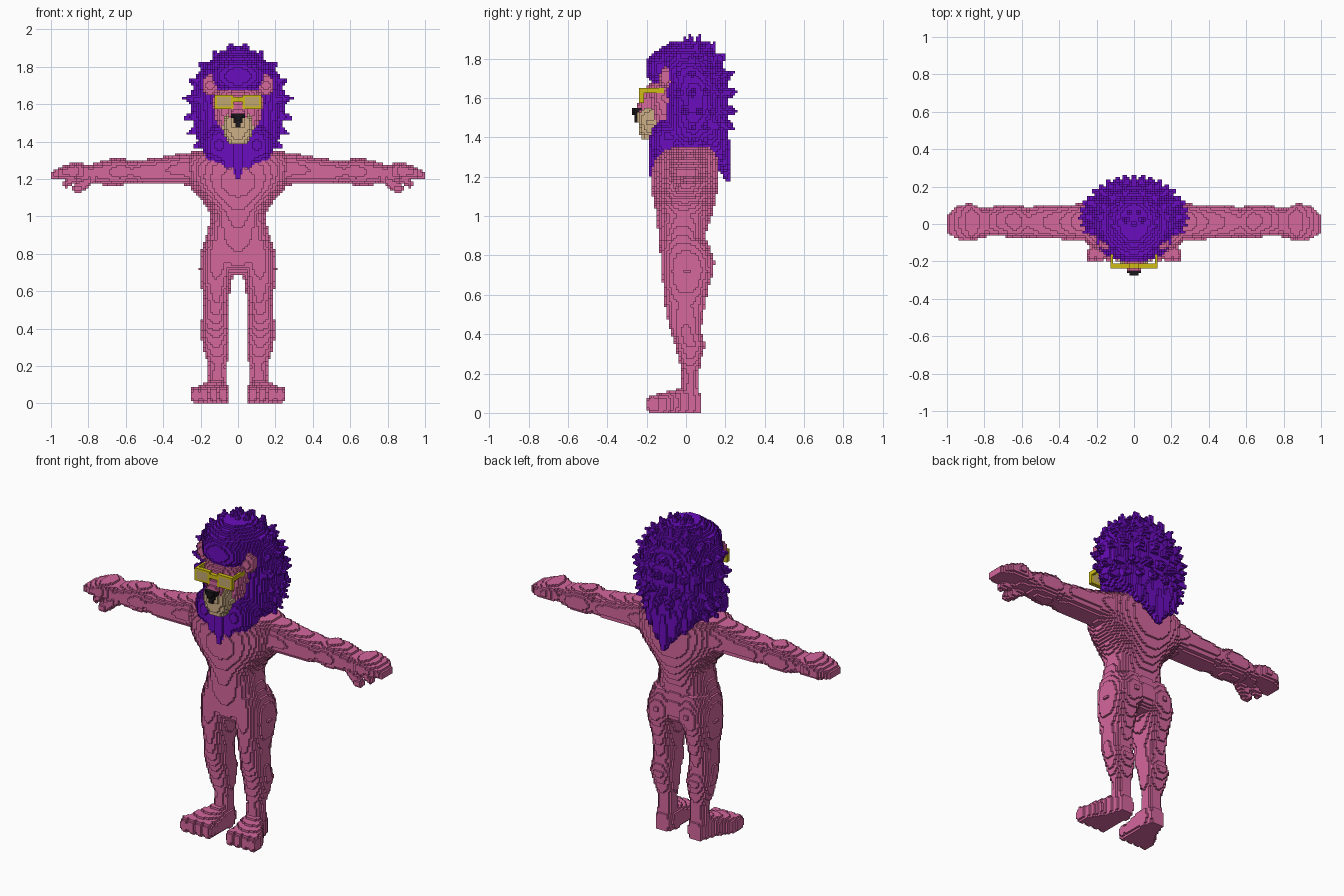
import bpy, math

V = 0.0125          # voxel edge
cells = {}          # voxel -> part name; later parts overwrite earlier ones


def put(part, c, mirror):
    cells[c] = part
    if mirror:
        cells[(-1 - c[0], c[1], c[2])] = part


def span(a, b):
    return range(math.floor(a / V), math.ceil(b / V))


def mid(i):
    return (i + 0.5) * V


def loft(part, axis, rings, power=2.3, mirror=False):
    """Rounded cross sections along an axis: (position, u0, u1, v0, v1)."""
    u, v = [a for a in range(3) if a != axis]
    for r0, r1 in zip(rings, rings[1:]):
        for i in span(r0[0], r1[0]):
            t = (mid(i) - r0[0]) / (r1[0] - r0[0])
            if not 0 <= t < 1:
                continue
            u0, u1, v0, v1 = [a + (b - a) * t for a, b in zip(r0[1:], r1[1:])]
            for j in span(u0, u1):
                a = abs((2 * mid(j) - u0 - u1) / (u1 - u0)) ** power
                for k in span(v0, v1):
                    b = abs((2 * mid(k) - v0 - v1) / (v1 - v0)) ** power
                    if a + b <= 1:
                        c = [0, 0, 0]
                        c[axis], c[u], c[v] = i, j, k
                        put(part, tuple(c), mirror)


def ball(part, ctr, rad, mirror=False):
    sp = [span(ctr[a] - rad[a], ctr[a] + rad[a]) for a in range(3)]
    for i in sp[0]:
        for j in sp[1]:
            for k in sp[2]:
                if sum(((mid(n) - ctr[a]) / rad[a]) ** 2 for a, n in enumerate((i, j, k))) <= 1:
                    put(part, (i, j, k), mirror)


def tube(part, p, q, r0, r1, mirror=False):
    d = [b - a for a, b in zip(p, q)]
    dd = sum(x * x for x in d)
    m = max(r0, r1)
    sp = [span(min(p[a], q[a]) - m, max(p[a], q[a]) + m) for a in range(3)]
    for i in sp[0]:
        for j in sp[1]:
            for k in sp[2]:
                w = [mid(n) - p[a] for a, n in enumerate((i, j, k))]
                t = max(0, min(1, sum(x * y for x, y in zip(w, d)) / dd))
                if sum((x - t * y) ** 2 for x, y in zip(w, d)) <= (r0 + (r1 - r0) * t) ** 2:
                    put(part, (i, j, k), mirror)


def box(part, x0, x1, y0, y1, z0, z1, mirror=False):
    r = [range(round(a / V), round(b / V)) for a, b in ((x0, x1), (y0, y1), (z0, z1))]
    for i in r[0]:
        for j in r[1]:
            for k in r[2]:
                put(part, (i, j, k), mirror)


# torso
loft("torso", 2, [
    (0.69, -.10, .10, -.07, .09), (.74, -.18, .18, -.12, .12), (.80, -.197, .197, -.13, .125),
    (.90, -.17, .17, -.14, .10), (1.0, -.145, .145, -.15, .13), (1.05, -.165, .165, -.16, .145),
    (1.10, -.21, .21, -.168, .155), (1.15, -.25, .25, -.175, .165), (1.2, -.28, .28, -.175, .168),
    (1.27, -.30, .30, -.168, .168), (1.32, -.29, .29, -.15, .16), (1.355, -.24, .24, -.10, .13)])
ball("torso", (.10, .06, .76), (.095, .085, .10), True)

# legs
loft("legs", 2, [
    (.06, .06, .16, -.03, .07), (.2, .06, .157, -.02, .062), (.27, .05, .18, -.038, .078),
    (.35, .045, .197, -.055, .10), (.42, .045, .197, -.08, .075), (.5, .055, .187, -.10, .09),
    (.55, .05, .183, -.108, .10), (.65, .035, .202, -.117, .12), (.72, .02, .207, -.125, .14),
    (.80, .0, .20, -.13, .135), (.87, .0, .18, -.13, .11)], 2.3, True)

# feet with four toes each
loft("feet", 1, [
    (-.18, .06, .25, -.02, .085), (-.10, .05, .235, -.02, .105), (-.03, .05, .185, -.02, .125),
    (.03, .05, .165, -.02, .13), (.075, .07, .15, -.01, .10)], 3, True)
for x in (.08, .13, .18, .225):
    ball("feet", (x, -.165, .045), (.03, .04, .047), True)

# arms and hands
loft("arms", 0, [
    (.18, -.09, .12, 1.15, 1.35), (.30, -.087, .107, 1.17, 1.34), (.40, -.08, .10, 1.17, 1.318),
    (.50, -.08, .10, 1.17, 1.305), (.57, -.07, .09, 1.18, 1.295), (.63, -.077, .103, 1.165, 1.317),
    (.72, -.065, .10, 1.168, 1.30), (.80, -.06, .08, 1.19, 1.275)], 2.3, True)
loft("hands", 0, [
    (.80, -.06, .08, 1.19, 1.275), (.87, -.09, .11, 1.195, 1.293), (.95, -.08, .10, 1.2, 1.262),
    (1.0, -.05, .045, 1.197, 1.24)], 2.8, True)
tube("hands", (.79, -.04, 1.20), (.857, -.06, 1.148), .03, .026, True)
tube("hands", (.86, -.03, 1.21), (.92, -.04, 1.175), .03, .02, True)

# mane body
loft("mane", 2, [
    (1.32, -.15, .15, -.12, .17), (1.36, -.19, .19, -.13, .18), (1.42, -.22, .22, -.13, .195),
    (1.55, -.25, .25, -.12, .215), (1.65, -.25, .25, -.13, .215), (1.75, -.225, .225, -.16, .195),
    (1.82, -.17, .17, -.165, .16), (1.89, -.07, .07, -.08, .10)], 2)
ball("mane", (0, -.125, 1.75), (.14, .08, .09))
ball("mane", (.10, -.10, 1.38), (.09, .085, .11), True)
# beard and back lock
tube("mane", (0, -.12, 1.36), (0, -.175, 1.21), .072, .014)
tube("mane", (.07, -.12, 1.36), (.055, -.165, 1.26), .06, .012, True)
tube("mane", (.14, -.09, 1.40), (.13, -.12, 1.31), .06, .015, True)
tube("mane", (0, .14, 1.42), (0, .212, 1.19), .08, .018)
tube("mane", (.07, .13, 1.42), (.045, .20, 1.25), .08, .02, True)
tube("mane", (.13, .10, 1.44), (.11, .175, 1.31), .08, .02, True)
# pointed tufts in rows around the mane
for row, (e, n) in enumerate(((-38, 16), (-24, 18), (-9, 18), (9, 18), (27, 16), (45, 14), (62, 9), (80, 5))):
    for s in range(n):
        az = 2 * math.pi * (s + 0.5 * (row % 2)) / n
        el = math.radians(e)
        x, y, z = math.sin(az) * math.cos(el), math.cos(az) * math.cos(el), math.sin(el)
        if (y < -.45 and e < 60) or (y < -.15 and e < -20):
            continue
        p = [c + r * d * .82 for c, r, d in zip((0, .03, 1.58), (.25, .20, .31), (x, y, z))]
        q = [c + r * d * 1.13 for c, r, d in zip((0, .035, 1.58), (.26, .205, .30), (x, y, z))]
        tube("mane", p, q, .042, .008)

# face, ears
loft("face", 2, [
    (1.40, -.07, .07, -.16, .0), (1.46, -.105, .105, -.17, .0), (1.53, -.125, .125, -.18, .0),
    (1.60, -.135, .135, -.185, .0), (1.645, -.13, .13, -.19, .0), (1.68, -.11, .11, -.18, .0)], 2.6)
ball("ears", (.15, -.105, 1.705), (.043, .03, .056), True)

# muzzle, nose bridge, nose
loft("muzzle", 2, [
    (1.39, -.05, .05, -.225, -.08), (1.43, -.072, .072, -.235, -.08), (1.45, -.08, .08, -.235, -.08),
    (1.48, -.085, .085, -.247, -.08), (1.53, -.07, .07, -.247, -.08), (1.56, -.05, .05, -.235, -.08)], 3)
loft("nose_bridge", 2, [
    (1.525, -.05, .05, -.253, -.1), (1.56, -.047, .047, -.25, -.1), (1.66, -.045, .045, -.20, -.1)], 3.5)
loft("nose", 2, [
    (1.47, -.012, .012, -.262, -.22), (1.51, -.022, .022, -.268, -.22),
    (1.535, -.036, .036, -.274, -.22), (1.552, -.034, .034, -.268, -.22)], 4)

# glasses
box("glasses_frame", .025, .125, -.2375, -.2125, 1.575, 1.65, True)
box("glasses_frame", 0, .025, -.2375, -.2125, 1.6125, 1.6375, True)
box("glasses_frame", .1125, .125, -.225, -.1125, 1.625, 1.65, True)
box("lenses", .0375, .1125, -.2375, -.2125, 1.5875, 1.6375, True)

# colours
colours = {"pink_fur": (.66, .135, .335), "purple_hair": (.145, .004, .51), "cream_fur": (.61, .43, .24),
           "black": (.01, .008, .01), "yellow_frame": (.62, .50, .008), "tan_lens": (.53, .39, .16)}
mats = {}
for name, c in colours.items():
    mats[name] = bpy.data.materials.new(name)
    mats[name].diffuse_color = (*c, 1)
part_colour = {"mane": "purple_hair", "muzzle": "cream_fur", "nose": "black",
               "glasses_frame": "yellow_frame", "lenses": "tan_lens"}

# build the exposed voxel faces of every part
SIDES = {(1, 0, 0): ((1, 0, 0), (1, 1, 0), (1, 1, 1), (1, 0, 1)),
         (-1, 0, 0): ((0, 0, 0), (0, 0, 1), (0, 1, 1), (0, 1, 0)),
         (0, 1, 0): ((0, 1, 0), (0, 1, 1), (1, 1, 1), (1, 1, 0)),
         (0, -1, 0): ((0, 0, 0), (1, 0, 0), (1, 0, 1), (0, 0, 1)),
         (0, 0, 1): ((0, 0, 1), (1, 0, 1), (1, 1, 1), (0, 1, 1)),
         (0, 0, -1): ((0, 0, 0), (0, 1, 0), (1, 1, 0), (1, 0, 0))}
cells = {c: p for c, p in cells.items() if c[2] >= 0}
for part in sorted(set(cells.values())):
    index, faces = {}, []
    for c, p in cells.items():
        if p != part:
            continue
        for d, corners in SIDES.items():
            if (c[0] + d[0], c[1] + d[1], c[2] + d[2]) not in cells:
                faces.append([index.setdefault((c[0] + o[0], c[1] + o[1], c[2] + o[2]), len(index))
                              for o in corners])
    me = bpy.data.meshes.new(part)
    me.from_pydata([(a * V, b * V, z * V) for a, b, z in index], [], faces)
    me.materials.append(mats[part_colour.get(part, "pink_fur")])
    bpy.context.collection.objects.link(bpy.data.objects.new(part, me))
